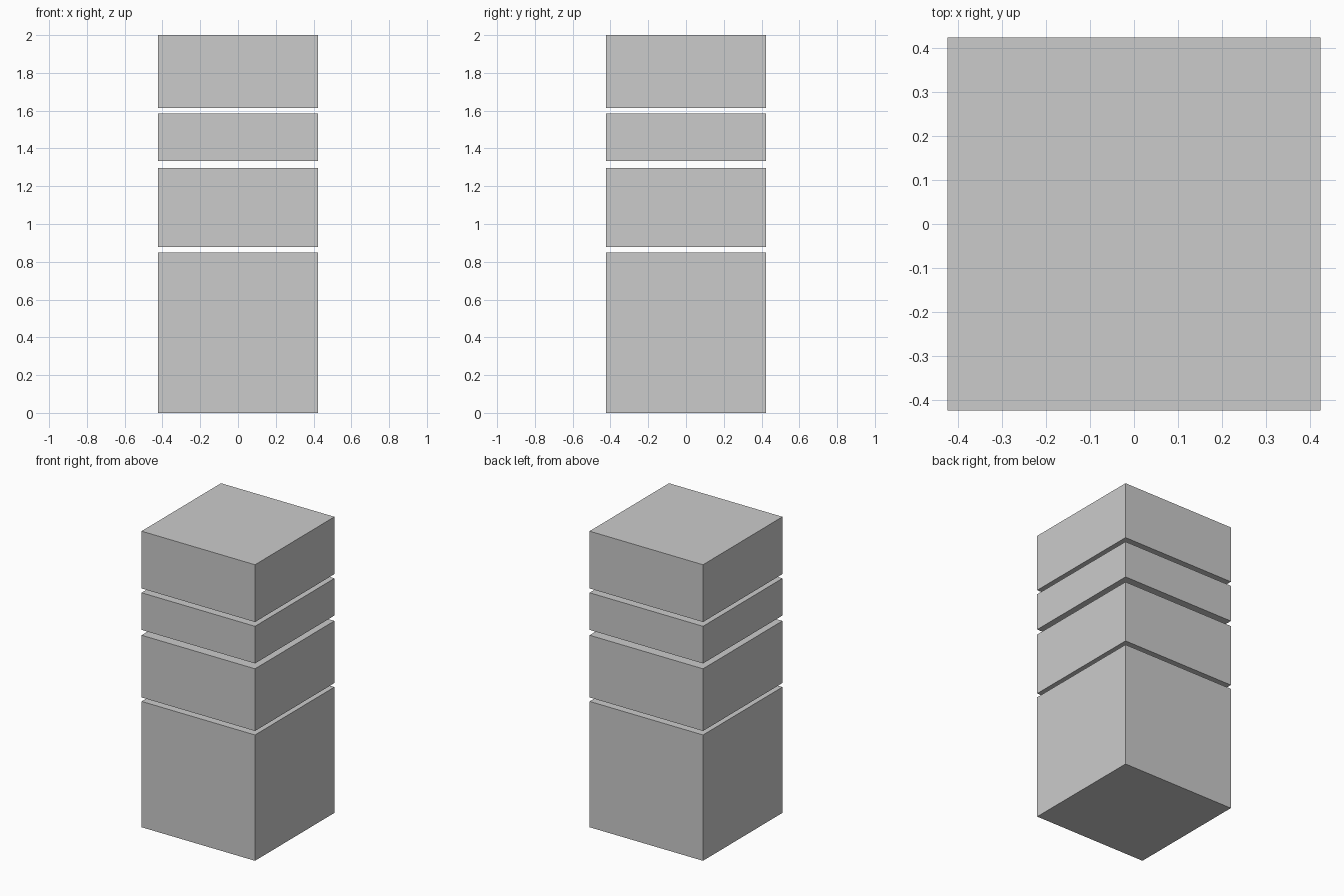
import bpy

if "Cube" in bpy.data.objects:
    bpy.data.objects.remove(bpy.data.objects["Cube"])

WIDTH = 0.848

# Stacked floating blocks: name, bottom z, top z
blocks = [
    ("base_block", 0.0, 0.85),
    ("lower_block", 0.877, 1.297),
    ("middle_block", 1.333, 1.584),
    ("top_block", 1.613, 2.0),
]


def add_block(name, z0, z1):
    bpy.ops.mesh.primitive_cube_add(size=1, location=(0, 0, (z0 + z1) / 2))
    obj = bpy.context.object
    obj.name = name
    obj.scale = (WIDTH, WIDTH, z1 - z0)
    bpy.ops.object.transform_apply(location=False, rotation=False, scale=True)


for block in blocks:
    add_block(*block)
